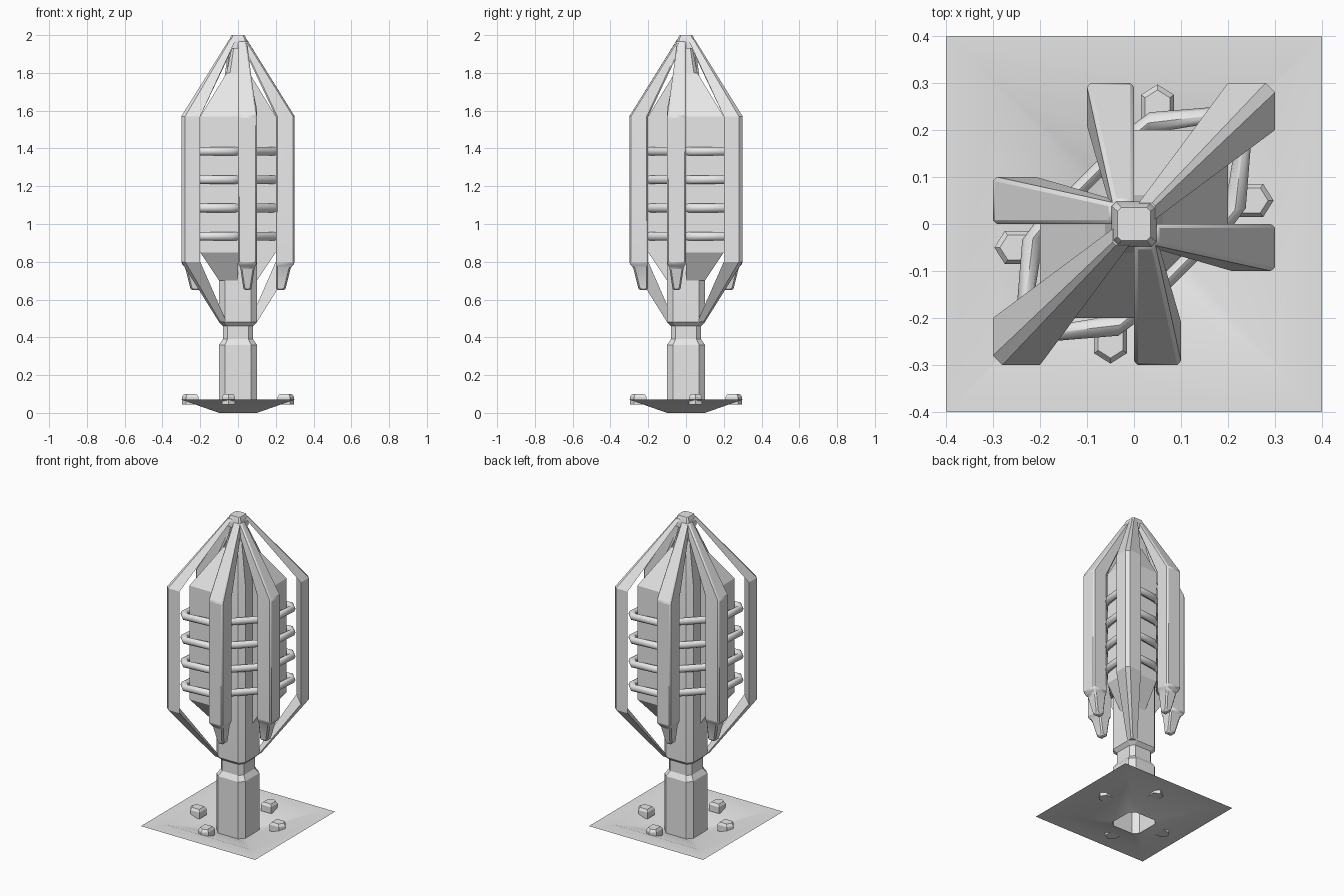
import bpy, bmesh, math

cube = bpy.data.objects.get("Cube")
if cube:
    bpy.data.objects.remove(cube, do_unlink=True)

grey = bpy.data.materials.new("plain_grey")
grey.use_nodes = True
grey.diffuse_color = (0.8, 0.8, 0.8, 1)
grey.node_tree.nodes["Principled BSDF"].inputs["Base Color"].default_value = (0.8, 0.8, 0.8, 1)

# The model is symmetric about both diagonals
SAME = lambda x, y: (x, y)
TURN = lambda x, y: (-x, -y)
SWAP = lambda x, y: (y, x)
BOTH = lambda x, y: (-y, -x)


def loft(name, rings, place=SAME, caps=True, wrap=False, bevel=0, angle=30):
    """Skin a stack of rings of (x, y, z) points."""
    bm = bmesh.new()
    rows = [[bm.verts.new((*place(x, y), z)) for x, y, z in ring] for ring in rings]
    pairs = list(zip(rows, rows[1:]))
    if wrap:
        pairs.append((rows[-1], rows[0]))
    for low, high in pairs:
        for i in range(len(low)):
            j = (i + 1) % len(low)
            bm.faces.new((low[i], low[j], high[j], high[i]))
    if caps and not wrap:
        bm.faces.new(rows[0][::-1])
        bm.faces.new(rows[-1])
    bmesh.ops.recalc_face_normals(bm, faces=bm.faces)
    mesh = bpy.data.meshes.new(name)
    bm.to_mesh(mesh)
    bm.free()
    mesh.materials.append(grey)
    obj = bpy.data.objects.new(name, mesh)
    bpy.context.collection.objects.link(obj)
    if bevel:
        mod = obj.modifiers.new("edge_bevel", "BEVEL")
        mod.width = bevel
        mod.segments = 1
    bpy.ops.object.select_all(action="DESELECT")
    obj.select_set(True)
    bpy.context.view_layer.objects.active = obj
    bpy.ops.object.shade_smooth_by_angle(angle=math.radians(angle))
    return obj


def rect(x0, x1, y0, y1, z):
    return [(x0, y0, z), (x1, y0, z), (x1, y1, z), (x0, y1, z)]


def octagon(r, c, z):
    """Square of half width r with corners cut by c."""
    k = r - c
    flat = [(r, -k), (r, k), (k, r), (-k, r), (-r, k), (-r, -k), (-k, -r), (k, -r)]
    return [(x, y, z) for x, y in flat]


# Ground sheet with a shallow dish in the middle, open under the post
loft("ground_sheet", [octagon(0.1, 0.03, 0), octagon(0.3, 0.001, 0.07),
                      octagon(0.4, 0.001, 0.07)], caps=False, angle=60)

# Post with a narrow waist, tapering to the tip
loft("post", [octagon(r, c, z) for r, c, z in (
    (0.1, 0.03, 0), (0.1, 0.03, 0.36), (0.08, 0.025, 0.39), (0.08, 0.025, 0.46),
    (0.1, 0.03, 0.48), (0.1, 0.03, 1.61), (0.03, 0.01, 1.95))], caps=False)
loft("tip_cap", [octagon(0.048, 0.01, 1.93), octagon(0.048, 0.01, 1.97),
                 octagon(0.035, 0.008, 2.0)])

for n, place in enumerate((SAME, TURN)):
    # Core blocks on one diagonal
    loft(f"core_block_{n}", [rect(0, s, 0, s, z) for s, z in (
        (0.1, 0.7), (0.2, 0.85), (0.2, 1.57), (0.06, 1.8))], place)

    # Long corner arms from the waist to the tip
    rings = []
    for outer, inner, z in ((0.1, 0.06, 0.48), (0.3, 0.2, 0.8),
                            (0.3, 0.2, 1.57), (0.045, 0.01, 1.98)):
        cut = outer - (outer - inner) * 0.2
        rings.append([(inner, outer, z), (cut, outer, z), (outer, cut, z), (outer, inner, z)])
    loft(f"long_arm_{n}", rings, place)

for n, place in enumerate((SAME, TURN, SWAP, BOTH)):
    # Short arms with a pointed lower end
    loft(f"short_arm_{n}", [
        rect(0.03, 0.07, -0.25, -0.2, 0.65),
        rect(0.012, 0.088, -0.28, -0.2, 0.77),
        rect(0, 0.1, -0.3, -0.2, 0.79),
        rect(0, 0.1, -0.3, -0.2, 1.57),
        rect(0, 0.045, -0.05, -0.01, 1.97)], place, bevel=0.008)

    # Small pointed stones on the sheet
    plan = [(0.015, 0.21), (0.085, 0.21), (0.085, 0.275), (0.05, 0.297), (0.015, 0.275)]
    top = [(0.05 + (x - 0.05) * 0.75, 0.25 + (y - 0.25) * 0.75) for x, y in plan]
    loft(f"stone_{n}", [[(x, y, 0.045) for x, y in plan], [(x, y, 0.085) for x, y in plan],
                        [(x, y, 0.1) for x, y in top]], place)

# Pipe hoops around the core
half = [(0.215, 0.03), (0.235, 0.2), (0.2, 0.235), (0.03, 0.215), (0, 0.19)]
path = half + [(-0.19, 0)] + [(-x, -y) for x, y in half[:-1]] + [(0, -0.19), (0.19, 0)]
for n in range(4):
    level = 0.935 + n * 0.15
    rings = []
    for k in range(8):
        t = k * math.pi / 4
        ring = []
        for x, y in path:
            grow = 1 + 0.023 * math.cos(t) / math.hypot(x, y)
            ring.append((x * grow, y * grow, level + 0.023 * math.sin(t)))
        rings.append(ring)
    loft(f"hoop_{n}", rings, wrap=True, angle=50)
